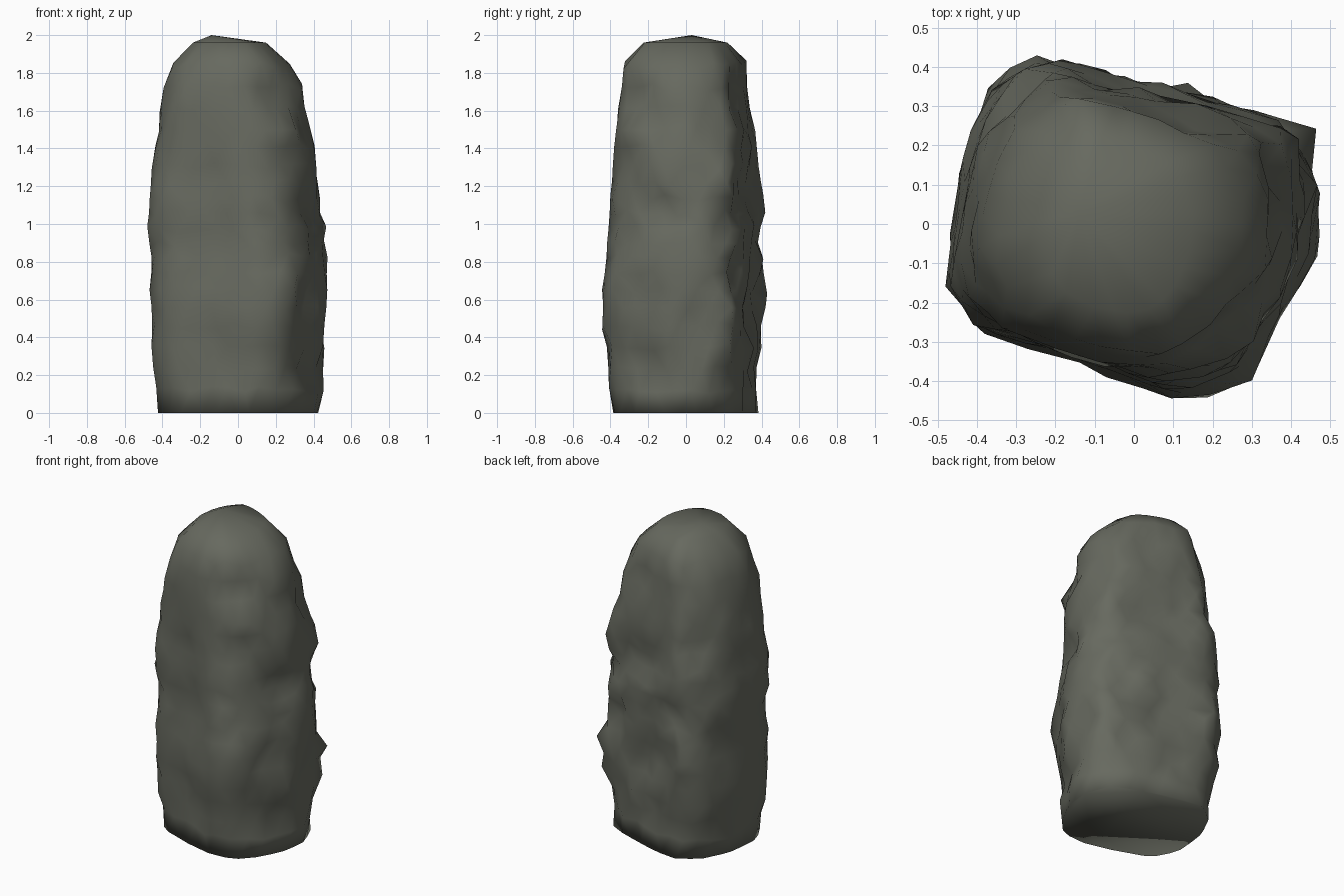
import bpy, bmesh, math
from mathutils import Vector, noise

cube = bpy.data.objects.get("Cube")
if cube:
    bpy.data.objects.remove(cube, do_unlink=True)

stone = bpy.data.materials.new("dark grey stone")
stone.use_nodes = True
colour = (0.135, 0.142, 0.115, 1)
stone.diffuse_color = colour
shader = stone.node_tree.nodes["Principled BSDF"]
shader.inputs["Base Color"].default_value = colour
shader.inputs["Roughness"].default_value = 0.9

# Skewed four-sided footprint, and the rounder outline near crown and base
BODY = [(0.47, 0.08), (0.42, 0.26), (0.2, 0.32), (-0.02, 0.39), (-0.25, 0.45),
        (-0.37, 0.36), (-0.45, 0.15), (-0.475, -0.17), (-0.42, -0.27),
        (-0.15, -0.35), (0.11, -0.45), (0.27, -0.42), (0.365, -0.28), (0.45, -0.1)]
CROWN = [(0.32, 0.08), (0.25, 0.24), (0.13, 0.29), (-0.02, 0.34), (-0.18, 0.37),
         (-0.31, 0.27), (-0.38, 0.15), (-0.41, -0.03), (-0.32, -0.21),
         (-0.15, -0.28), (0.05, -0.31), (0.15, -0.28), (0.25, -0.19), (0.31, -0.05)]
# Height, then left and right edge in x, front and back edge in y
PROFILE = [(0, -.43, .425, -.395, .395), (.3, -.455, .46, -.435, .425),
           (.65, -.475, .47, -.45, .43), (1, -.47, .46, -.42, .43),
           (1.3, -.455, .425, -.405, .405), (1.6, -.435, .37, -.38, .375),
           (1.78, -.39, .32, -.35, .345), (1.9, -.315, .245, -.325, .31),
           (1.96, -.24, .15, -.23, .225)]
# Chipped hollows: centre, radius, depth
HOLLOWS = [((0.15, -0.4, 1.0), 0.12, 0.05), ((0.2, -0.3, 1.67), 0.15, 0.05),
           ((-0.45, -0.25, 0.82), 0.14, 0.04), ((0.3, -0.38, 0.35), 0.14, 0.05),
           ((-0.3, 0.38, 1.35), 0.15, 0.06), ((0.1, 0.3, 1.72), 0.15, 0.05),
           ((0.36, 0.25, 0.7), 0.15, 0.04), ((0.38, -0.2, 1.25), 0.14, 0.04)]
SIDES, RINGS, TOP = 28, 21, 1.96


def walk(points):
    """Even steps round a closed outline, its box scaled to run from 0 to 1."""
    xs, ys = zip(*points)
    pts = [Vector(((x - min(xs)) / (max(xs) - min(xs)),
                   (y - min(ys)) / (max(ys) - min(ys)))) for x, y in points]
    ends = pts[1:] + pts[:1]
    total = sum((b - a).length for a, b in zip(pts, ends))

    def at(t):
        d = (t % 1) * total
        for a, b in zip(pts, ends):
            length = (b - a).length
            if d <= length:
                return a.lerp(b, d / length)
            d -= length
        return pts[0]
    return at


body_at, crown_at = walk(BODY), walk(CROWN)


def edges_at(z):
    for a, b in zip(PROFILE, PROFILE[1:]):
        if z <= b[0]:
            f = (z - a[0]) / (b[0] - a[0])
            return [p + (q - p) * f for p, q in zip(a[1:], b[1:])]
    return PROFILE[-1][1:]


def clamp(v):
    return min(1, max(0, v))


def rock_point(t, z):
    rounding = max(clamp((z - 1.1) / 0.6), 0.6 * clamp(1 - z / 0.35))
    p = body_at(t).lerp(crown_at(t), rounding)
    left, right, front, back = edges_at(z)
    at = Vector((left + p.x * (right - left), front + p.y * (back - front), z))
    # The broken sides are rougher than the calm ones
    rough = 0.45 + 0.55 * clamp((at.x + 0.6 * at.y + 0.2) * 2.5)
    fade = clamp(z / 0.15) * max(0.1, clamp((1.98 - z) / 0.4))
    push = fade * rough * (0.035 * noise.noise(at * 3.2 + Vector((4, 1, 7)))
                           + 0.06 * noise.noise(at * 7 + Vector((2, 9, 3))) - 0.012)
    for centre, radius, depth in HOLLOWS:
        push -= depth * clamp(1 - (at - Vector(centre)).length / radius)
    return at + Vector((at.x, at.y, 0)).normalized() * push


# Rings of the pillar, staggered and jittered like broken stone
bm = bmesh.new()
rings = []
for r in range(RINGS):
    u = r / (RINGS - 1)
    z0 = TOP * (u + 0.035 * math.sin(math.pi * u * 2))
    ring = []
    for s in range(SIDES):
        jitter = noise.noise_vector(Vector((s * 1.37, r * 2.11, 0.5)))
        inside = 0 < r < RINGS - 1
        z = z0 + (0.04 * jitter.x if inside else 0)
        t = (s + 0.5 * (r % 2) + 0.4 * jitter.y) / SIDES
        ring.append(bm.verts.new(rock_point(t, min(max(z, 0), TOP))))
    rings.append(ring)

for r, (low, high) in enumerate(zip(rings, rings[1:])):
    for s in range(SIDES):
        n = (s + 1) % SIDES
        if r % 2:
            bm.faces.new((low[s], low[n], high[n]))
            bm.faces.new((low[s], high[n], high[s]))
        else:
            bm.faces.new((low[s], low[n], high[s]))
            bm.faces.new((low[n], high[n], high[s]))

# Flat base and gently tilted crown
bm.faces.new(list(reversed(rings[0])))
peak = bm.verts.new((-0.14, 0.03, 2.0))
for s in range(SIDES):
    bm.faces.new((rings[-1][s], rings[-1][(s + 1) % SIDES], peak))
bmesh.ops.recalc_face_normals(bm, faces=bm.faces)
for face in bm.faces:
    face.smooth = True

mesh = bpy.data.meshes.new("stone_pillar")
bm.to_mesh(mesh)
bm.free()
mesh.materials.append(stone)
pillar = bpy.data.objects.new("stone_pillar", mesh)
bpy.context.collection.objects.link(pillar)
